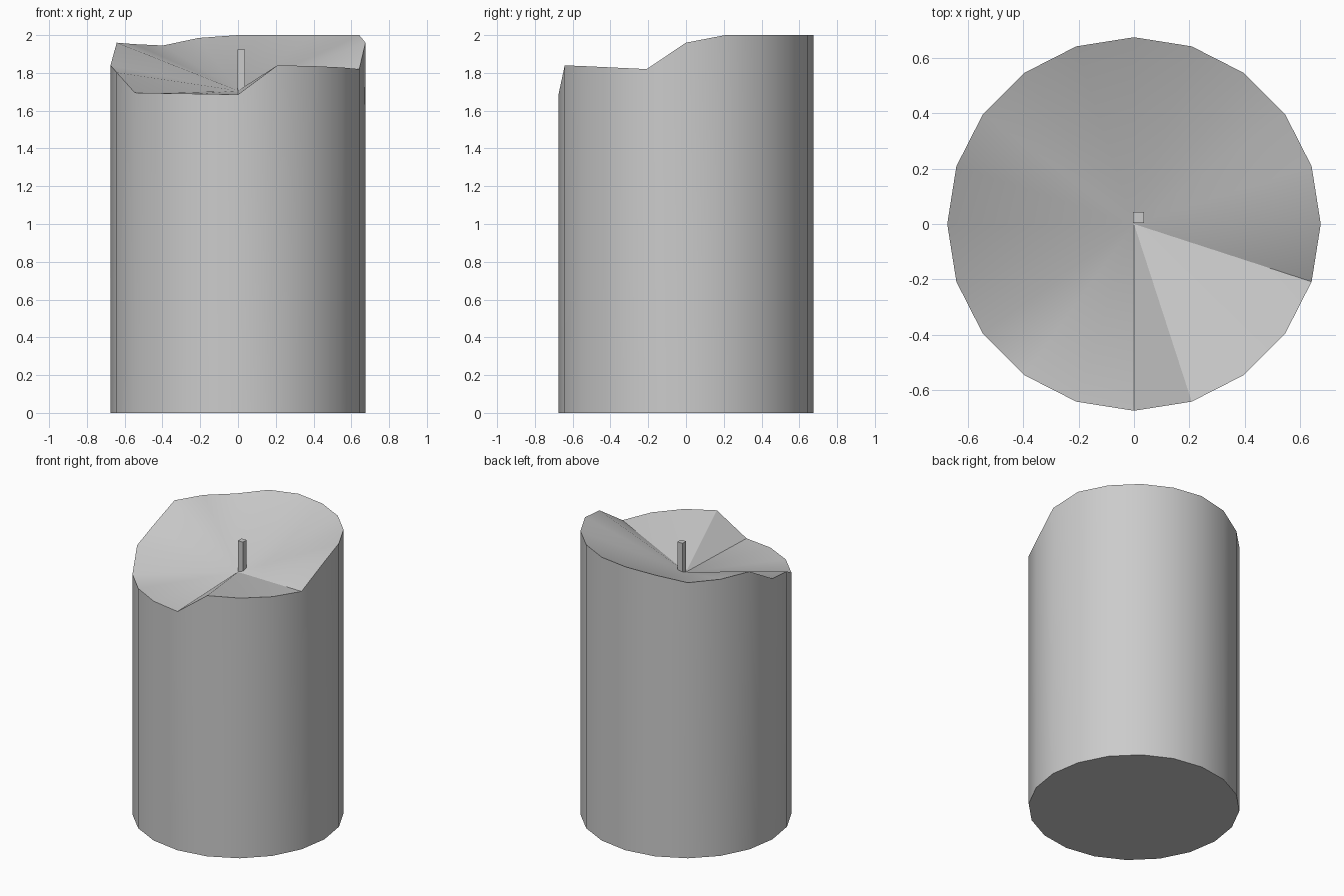
import bpy, bmesh
from math import cos, sin, pi

if "Cube" in bpy.data.objects:
    bpy.data.objects.remove(bpy.data.objects["Cube"])

R, N = 0.675, 20
# Melted rim heights, counter-clockwise from +x
RIM = [1.96, 2.0, 2.0, 2.0, 2.0, 2.0, 1.985, 1.945, 1.952, 1.96,
       1.84, 1.802, 1.695, 1.692, 1.689, 1.685, 1.84, 1.836, 1.829, 1.82]


def finish(bm, name):
    bmesh.ops.recalc_face_normals(bm, faces=bm.faces)
    me = bpy.data.meshes.new(name)
    bm.to_mesh(me)
    bm.free()
    ob = bpy.data.objects.new(name, me)
    bpy.context.collection.objects.link(ob)
    return ob


# Wax body: 20-sided column, uneven rim, top fanned down to the wick
bm = bmesh.new()
ring = [(R * cos(2 * pi * i / N), R * sin(2 * pi * i / N)) for i in range(N)]
low = [bm.verts.new((x, y, 0)) for x, y in ring]
top = [bm.verts.new((x, y, z)) for (x, y), z in zip(ring, RIM)]
centre = bm.verts.new((0, 0, 1.706))
bm.faces.new(low[::-1])
for i in range(N):
    j = (i + 1) % N
    bm.faces.new((low[i], low[j], top[j], top[i]))
    bm.faces.new((top[i], top[j], centre))
body = finish(bm, "wax_body")
bpy.context.view_layer.objects.active = body
body.select_set(True)
bpy.ops.object.shade_smooth_by_angle(angle=pi / 6)

# Wick: thin square post, slightly off centre
bm = bmesh.new()
bmesh.ops.create_cube(bm, size=1)
for v in bm.verts:
    v.co.x = 0.017 + v.co.x * 0.04
    v.co.y = 0.023 + v.co.y * 0.04
    v.co.z = 1.925 if v.co.z > 0 else 1.705
finish(bm, "wick")
